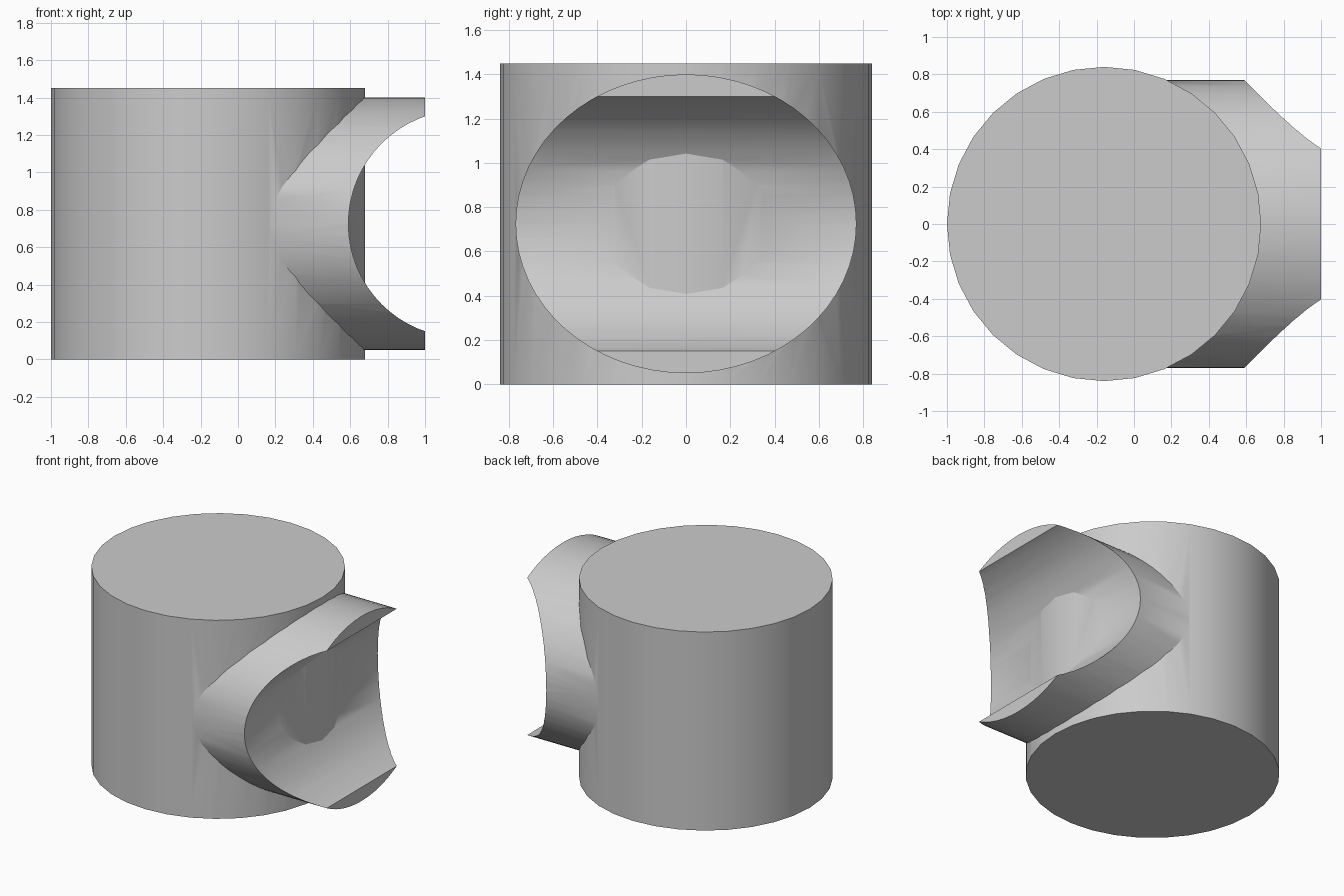
import bpy
import math

old = bpy.data.objects.get("Cube")
if old:
    bpy.data.objects.remove(old, do_unlink=True)

RADIUS, HEIGHT = 0.84, 1.45
AXIS_X = -0.16
MID_Z = HEIGHT / 2

grey = bpy.data.materials.new("light grey")
grey.use_nodes = True
grey.diffuse_color = (0.6, 0.6, 0.6, 1)
grey.node_tree.nodes["Principled BSDF"].inputs["Base Color"].default_value = (0.6, 0.6, 0.6, 1)


def cylinder(name, sides, radius, depth, location, rotation=(0, 0, 0), scale=(1, 1, 1)):
    bpy.ops.mesh.primitive_cylinder_add(vertices=sides, radius=radius, depth=depth,
                                        location=location, rotation=rotation)
    obj = bpy.context.object
    obj.name = name
    obj.scale = scale
    obj.data.materials.append(grey)
    bpy.ops.object.transform_apply(location=True, rotation=True, scale=True)
    return obj


def combine(target, tool, operation):
    mod = target.modifiers.new(operation.lower(), "BOOLEAN")
    mod.operation = operation
    mod.solver = "EXACT"
    mod.object = tool
    bpy.ops.object.select_all(action="DESELECT")
    target.select_set(True)
    bpy.context.view_layer.objects.active = target
    bpy.ops.object.modifier_apply(modifier=mod.name)
    bpy.data.objects.remove(tool, do_unlink=True)


# Upright drum
body = cylinder("drum_with_saddle_branch", 32, RADIUS, HEIGHT, (AXIS_X, 0, MID_Z))

# Oval branch running out to +x (local x becomes z, local y stays y)
branch_end = 1.0
branch = cylinder("branch", 64, 1, branch_end - AXIS_X,
                  ((branch_end + AXIS_X) / 2, 0, MID_Z),
                  (0, math.pi / 2, 0), (0.675, 0.77, 1))

# Round saddle notch across the branch end
notch = cylinder("notch_cutter", 64, 0.608, 3, (1.198, 0, MID_Z), (math.pi / 2, 0, 0))
notch.hide_render = True

combine(branch, notch, "DIFFERENCE")
combine(body, branch, "UNION")

body.data.materials.clear()
body.data.materials.append(grey)
for face in body.data.polygons:
    face.material_index = 0

bpy.ops.object.select_all(action="DESELECT")
body.select_set(True)
bpy.context.view_layer.objects.active = body
bpy.ops.object.shade_smooth_by_angle(angle=math.radians(30))
